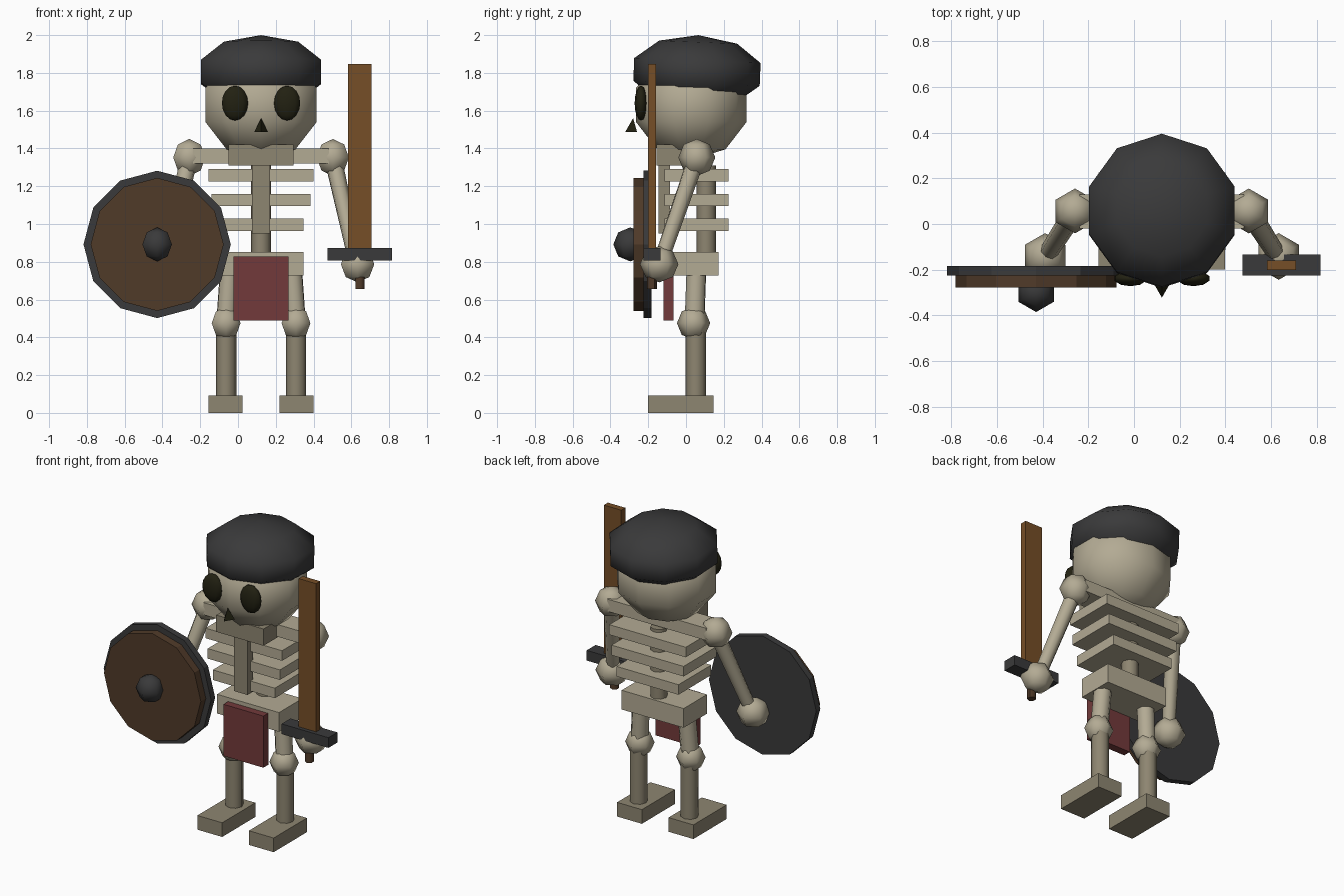
import bpy, bmesh, math
from mathutils import Vector, Matrix

if "Cube" in bpy.data.objects:
    bpy.data.objects.remove(bpy.data.objects["Cube"])

CX = 0.122  # body centre line


def mat(name, r, g, b):
    m = bpy.data.materials.new(name)
    m.diffuse_color = (r, g, b, 1)
    m.use_nodes = True
    m.node_tree.nodes["Principled BSDF"].inputs["Base Color"].default_value = m.diffuse_color
    return m


BONE = mat("bone", 0.45, 0.405, 0.295)
DARK_BONE = mat("dark bone", 0.27, 0.237, 0.165)
METAL = mat("dark metal", 0.042, 0.042, 0.043)
SOCKET = mat("socket black", 0.016, 0.015, 0.006)
BLADE = mat("blade wood", 0.18, 0.077, 0.02)
WOOD = mat("shield wood", 0.08, 0.043, 0.022)
CLOTH = mat("red cloth", 0.17, 0.042, 0.043)


def finish(bm, name, material, smooth=None):
    me = bpy.data.meshes.new(name)
    bmesh.ops.recalc_face_normals(bm, faces=bm.faces)
    bm.to_mesh(me)
    bm.free()
    me.materials.append(material)
    ob = bpy.data.objects.new(name, me)
    bpy.context.collection.objects.link(ob)
    if smooth:
        bpy.ops.object.select_all(action='DESELECT')
        ob.select_set(True)
        bpy.context.view_layer.objects.active = ob
        bpy.ops.object.shade_smooth_by_angle(angle=math.radians(smooth))
    return ob


def box(name, material, x, y, z):
    """Box from (min, max) ranges."""
    bm = bmesh.new()
    size = [b - a for a, b in (x, y, z)]
    mid = [(a + b) / 2 for a, b in (x, y, z)]
    bmesh.ops.create_cube(bm, size=1, matrix=Matrix.Translation(mid) @ Matrix.Diagonal((*size, 1)))
    return finish(bm, name, material)


def ball(name, material, centre, radii, segments=6, rings=4, tilt=0):
    bm = bmesh.new()
    m = Matrix.Translation(centre) @ Matrix.Rotation(tilt, 4, 'X') @ Matrix.Diagonal((*radii, 1))
    bmesh.ops.create_uvsphere(bm, u_segments=segments, v_segments=rings, radius=1, matrix=m)
    return finish(bm, name, material, 75)


def rod(name, material, a, b, r1, r2=None, sides=8, smooth=60, turn=0):
    """Cylinder or cone from point a to point b."""
    a, b = Vector(a), Vector(b)
    d = b - a
    m = Matrix.Translation((a + b) / 2) @ d.to_track_quat('Z', 'Y').to_matrix().to_4x4()
    m = m @ Matrix.Rotation(turn, 4, 'Z')
    bm = bmesh.new()
    bmesh.ops.create_cone(bm, cap_ends=True, segments=sides, radius1=r1,
                          radius2=r1 if r2 is None else r2, depth=d.length, matrix=m)
    bmesh.ops.remove_doubles(bm, verts=bm.verts, dist=1e-5)
    return finish(bm, name, material, smooth)


def centred(half):
    return (CX - half, CX + half)


# skull, helmet, nose and jaw
ball("skull", BONE, (CX, 0.028, 1.63), (0.326, 0.308, 0.29), 10, 5)
ball("helmet", METAL, (CX, 0.058, 1.805), (0.352, 0.352, 0.195), 10, 5, tilt=-0.04)
nose = bmesh.new()
base = [nose.verts.new((CX + 0.042 * math.sin(t), -0.28 - 0.042 * math.cos(t), 1.487))
        for t in (0, 2 * math.pi / 3, 4 * math.pi / 3)]
tip = nose.verts.new((CX, -0.28, 1.56))
nose.faces.new(base)
for i in range(3):
    nose.faces.new((base[i], base[(i + 1) % 3], tip))
finish(nose, "nose", SOCKET)
box("jaw", DARK_BONE, centred(0.172), (-0.155, 0.02), (1.31, 1.42))

# torso
rod("spine", DARK_BONE, (CX, 0.107, 0.80), (CX, 0.107, 1.31), 0.052)
box("sternum", DARK_BONE, centred(0.048), (-0.145, -0.085), (0.95, 1.31))
box("collar_bone", BONE, centred(0.36), (-0.02, 0.13), (1.32, 1.40))
for i, half in enumerate((0.278, 0.262, 0.225)):
    z = 1.257 - 0.13 * i
    box(f"rib_{i + 1}", BONE, centred(half), (-0.114, 0.225), (z - 0.033, z + 0.033))
box("pelvis", BONE, centred(0.225), (-0.07, 0.172), (0.727, 0.853))
box("loincloth", CLOTH, centred(0.145), (-0.118, -0.066), (0.488, 0.827))

# paired parts
for side, s in (("left", -1), ("right", 1)):
    def p(x, y, z):
        return (CX + s * x, y, z)
    ball(f"{side}_eye", SOCKET, p(0.138, -0.238, 1.64), (0.073, 0.034, 0.092), 10, 8)
    ball(f"{side}_shoulder", BONE, p(0.38, 0.057, 1.352), (0.098,) * 3)
    rod(f"{side}_arm", BONE, p(0.38, 0.057, 1.352), p(0.505, -0.138, 0.79), 0.047, 0.04)
    ball(f"{side}_hand", BONE, p(0.511, -0.142, 0.787), (0.102, 0.102, 0.096))
    rod(f"{side}_thigh", BONE, p(0.165, 0.055, 0.76), p(0.185, 0.045, 0.475), 0.055)
    ball(f"{side}_knee", BONE, p(0.185, 0.04, 0.475), (0.088,) * 3)
    rod(f"{side}_shin", DARK_BONE, p(0.185, 0.052, 0.05), p(0.185, 0.052, 0.475), 0.054)
    fx = CX + s * 0.187
    box(f"{side}_foot", DARK_BONE, (fx - 0.09, fx + 0.09), (-0.2, 0.145), (0, 0.093))

# round shield
SX, SZ = -0.428, 0.892
rod("shield_rim", METAL, (SX, -0.183, SZ), (SX, -0.225, SZ), 0.39, sides=12, smooth=None)
rod("shield_board", WOOD, (SX, -0.2, SZ), (SX, -0.277, SZ), 0.352, sides=12, smooth=None)
ball("shield_boss", METAL, (SX, -0.295, SZ), (0.09,) * 3)

# sword
KX, KY = 0.645, -0.18
box("sword_blade", BLADE, (KX - 0.063, KX + 0.063), (KY - 0.021, KY + 0.021), (0.86, 1.846))
box("sword_guard", METAL, (KX - 0.17, KX + 0.17), (KY - 0.046, KY + 0.046), (0.806, 0.873))
rod("sword_grip", WOOD, (KX, KY, 0.655), (KX, KY, 0.82), 0.027, sides=6)
